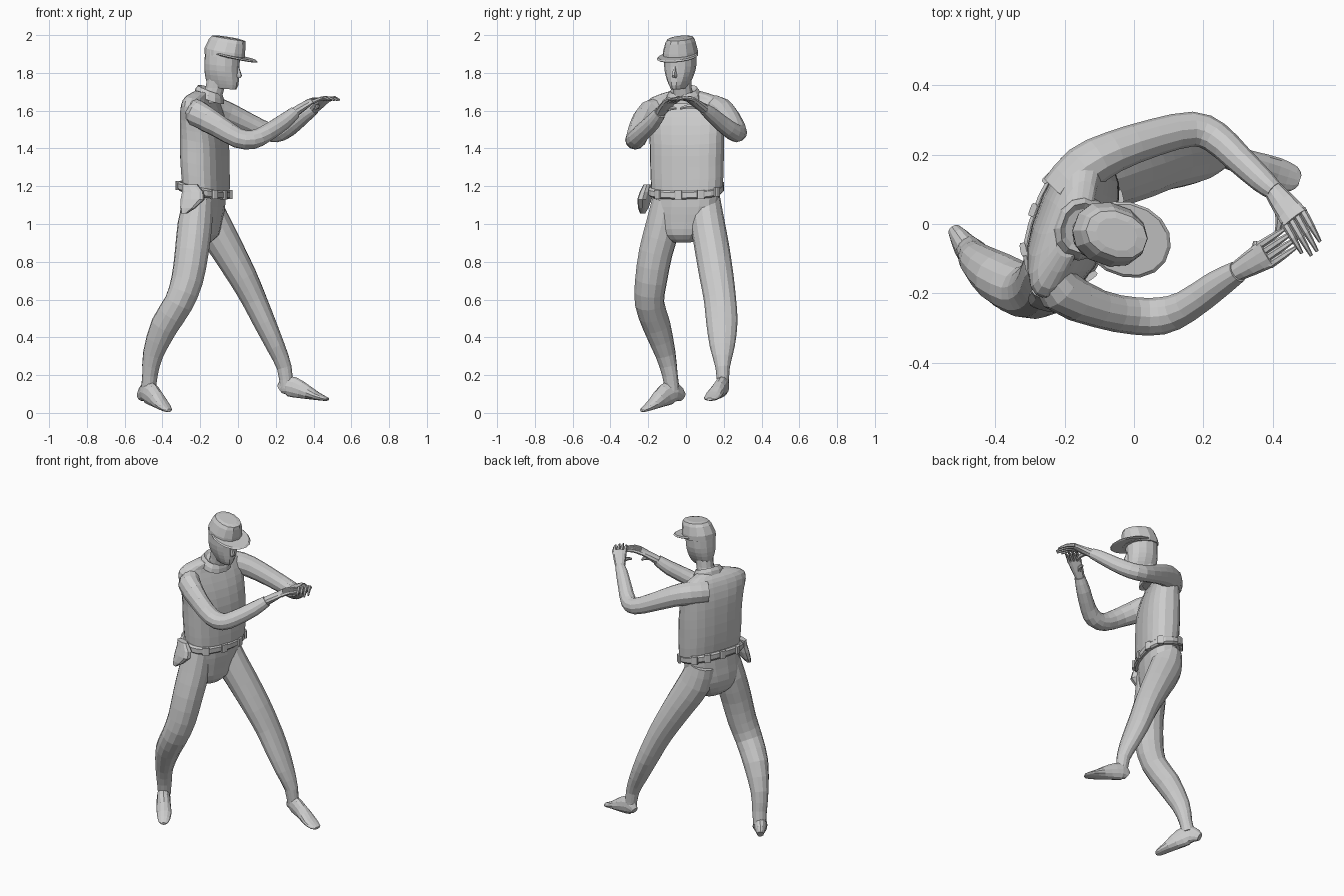
import bpy, bmesh, math
from mathutils import Vector

Z = Vector((0, 0, 1))


def smooth_rows(rows, sub):
    """Catmull-Rom interpolation of parameter rows."""
    out = []
    for i in range(len(rows) - 1):
        a, b, c, d = (rows[max(0, min(len(rows) - 1, i + k))] for k in (-1, 0, 1, 2))
        for s in range(sub):
            t = s / sub
            out.append([0.5 * (2*q + (r - p)*t + (2*p - 5*q + 4*r - s4)*t*t
                               + (3*q - p - 3*r + s4)*t**3)
                        for p, q, r, s4 in zip(a, b, c, d)])
    return out + [list(rows[-1])]


def skin(name, rings):
    bm = bmesh.new()
    vs = [[bm.verts.new(p) for p in r] for r in rings]
    n = len(vs[0])
    for a, b in zip(vs, vs[1:]):
        for i in range(n):
            bm.faces.new((a[i], a[(i+1) % n], b[(i+1) % n], b[i]))
    bm.faces.new(vs[0][::-1])
    bm.faces.new(vs[-1])
    bmesh.ops.recalc_face_normals(bm, faces=bm.faces)
    me = bpy.data.meshes.new(name)
    bm.to_mesh(me)
    bm.free()
    ob = bpy.data.objects.new(name, me)
    bpy.context.collection.objects.link(ob)
    return ob


def stack(name, rows, n=16, e=2.0, yaw=0.0, slope=0.0, sub=2):
    """Loft level rings; row = x, y, z, depth radius, width radius."""
    cy, sy = math.cos(yaw), math.sin(yaw)
    rings = []
    for x, y, z, rx, ry in smooth_rows(rows, sub):
        ring = []
        for i in range(n):
            a = 2 * math.pi * (i + 0.5) / n
            u = rx * math.copysign(abs(math.cos(a)) ** (2/e), math.cos(a))
            v = ry * math.copysign(abs(math.sin(a)) ** (2/e), math.sin(a))
            ring.append((x + u*cy - v*sy, y + u*sy + v*cy, z + slope*u))
        rings.append(ring)
    return skin(name, rings)


def tube(name, rows, n=12, ref=Z, sub=2):
    """Sweep ellipses along a path; row = x, y, z, side radius, up radius."""
    rows = smooth_rows(rows, sub)
    pts = [Vector(r[:3]) for r in rows]
    rings = []
    for i, (p, r) in enumerate(zip(pts, rows)):
        t = (pts[min(i+1, len(pts)-1)] - pts[max(i-1, 0)]).normalized()
        side = t.cross(ref).normalized()
        up = side.cross(t)
        rings.append([p + side*r[3]*math.cos(2*math.pi*k/n) + up*r[4]*math.sin(2*math.pi*k/n)
                      for k in range(n)])
    return skin(name, rings)


def hand(tag, wrist, knuckle, tip, thumb):
    w, k, t, th = map(Vector, (wrist, knuckle, tip, thumb))
    mid = w.lerp(k, 0.45)
    tube(tag + "_palm", [(*w, .028, .026), (*mid, .036, .022), (*k, .043, .014)], 10)
    side = (k - w).cross(Z).normalized()
    for i in range(4):
        o = i - 1.5
        length = (0.85, 1.0, 1.0, 0.8)[i]
        a = k + side * o * .021 - (k - w) * .1
        b = k + (t - k) * length + side * o * .021
        m = a.lerp(b, .5) + Z * .01
        tube(f"{tag}_finger_{i+1}", [(*a, .012, .012), (*m, .010, .010), (*b, .005, .005)], 6)
    s = w.lerp(k, .25)
    m = s.lerp(th, .55) + (k - w) * .12
    tube(tag + "_thumb", [(*s, .016, .016), (*m, .012, .012), (*th, .006, .006)], 6)


# Torso and pelvis, twisted towards the figure's right
twist = math.radians(-20)
stack("shirt_torso", [(-.17, 0, 1.16, .096, .18), (-.17, .005, 1.2, .106, .195),
      (-.175, .005, 1.32, .11, .2), (-.177, .005, 1.44, .108, .203),
      (-.185, 0, 1.54, .096, .21), (-.192, -.004, 1.62, .073, .222),
      (-.19, -.005, 1.668, .052, .192), (-.172, -.01, 1.70, .04, .09)],
      20, 2.5, twist, -.2)
stack("trouser_seat", [(-.18, 0, 1.17, .098, .18), (-.185, -.003, 1.1, .1, .18),
      (-.195, -.01, 1.02, .098, .16), (-.192, -.015, .95, .082, .12),
      (-.185, -.015, .905, .035, .055)], 16, 2.3, twist, -.1)

# Belt, loops and holster
belt = [(-.18, 0, 1.156, .11, .192), (-.18, 0, 1.166, .119, .203),
        (-.18, 0, 1.194, .119, .203), (-.18, 0, 1.204, .11, .192)]
stack("belt", belt, 24, 2.5, twist, -.23, sub=1)
for i, deg in enumerate((0, 32, -32, 70, 125, 155, 180, 210)):
    a = math.radians(deg)
    c, s = math.cos(a), math.sin(a)
    u = .119 * math.copysign(abs(c) ** .8, c)
    v = .203 * math.copysign(abs(s) ** .8, s)
    x = -.18 + u*math.cos(twist) - v*math.sin(twist)
    y = u*math.sin(twist) + v*math.cos(twist)
    z = 1.18 - .23 * u
    stack(f"belt_pouch_{i+1}", [(x, y, z - .024, .009, .02),
          (x, y, z + .024, .009, .02)], 8, 4, yaw=a + twist, sub=1)
stack("holster", [(-.285, -.23, 1.055, .015, .012), (-.265, -.226, 1.085, .042, .022),
      (-.24, -.22, 1.13, .066, .028), (-.238, -.21, 1.17, .06, .026),
      (-.255, -.2, 1.21, .042, .018)], 10, 2.8, twist, sub=1)

# Neck, collar and head, turned slightly to the figure's right
yaw = math.radians(-20)
stack("neck", [(-.15, -.01, 1.64, .058, .06), (-.122, -.02, 1.72, .052, .052),
      (-.11, -.025, 1.79, .055, .055)], 12)
stack("collar", [(-.152, -.012, 1.665, .076, .094), (-.15, -.012, 1.69, .072, .088),
      (-.147, -.012, 1.712, .062, .072), (-.147, -.012, 1.70, .05, .055)],
      12, 2.3, yaw, -.4, sub=1)
stack("head", [(-.08, -.038, 1.718, .072, .035), (-.082, -.035, 1.742, .086, .05),
      (-.085, -.032, 1.785, .092, .07), (-.085, -.03, 1.84, .093, .083),
      (-.08, -.03, 1.92, .094, .082)], 14, 2.2, yaw, slope=-.1)
stack("nose", [(-.002, -.06, 1.772, .016, .012), (.0, -.06, 1.785, .023, .014),
      (-.01, -.058, 1.835, .016, .009)], 6, 2, yaw, sub=1)

# Cap
stack("cap_crown", [(-.072, -.03, 1.885, .107, .09), (-.07, -.03, 1.915, .108, .09),
      (-.057, -.03, 1.965, .098, .076), (-.05, -.03, 1.983, .09, .064),
      (-.05, -.03, 1.988, .06, .045)], 12, 2.2, yaw, slope=-.16, sub=1)
stack("cap_brim", [(-.02, -.045, 1.880, .118, .10), (-.02, -.045, 1.885, .128, .107),
      (-.02, -.045, 1.892, .118, .10)], 16, 2.1, yaw, slope=-.22, sub=1)

# Arms reaching forward
tube("right_sleeve", [(-.25, -.11, 1.605, .05, .065), (-.215, -.19, 1.585, .066, .072),
     (-.1, -.245, 1.515, .055, .06), (0, -.265, 1.455, .054, .053),
     (.08, -.265, 1.447, .054, .05), (.15, -.238, 1.48, .047, .047),
     (.24, -.175, 1.54, .042, .043), (.3, -.137, 1.59, .032, .033)])
tube("left_sleeve", [(-.215, .09, 1.61, .06, .065), (-.145, .16, 1.61, .068, .07),
     (-.06, .208, 1.585, .06, .064), (.06, .25, 1.53, .054, .055),
     (.17, .274, 1.484, .05, .049), (.235, .25, 1.488, .047, .047),
     (.3, .19, 1.532, .042, .044), (.37, .125, 1.588, .036, .037),
     (.405, .095, 1.61, .028, .03)])
hand("right_hand", (.295, -.138, 1.588), (.385, -.085, 1.65), (.47, -.028, 1.66),
     (.35, -.05, 1.61))
hand("left_hand", (.40, .1, 1.607), (.465, .015, 1.665), (.52, -.085, 1.655),
     (.41, -.03, 1.61))

# Legs in a wide stride
toe_out = Vector((.7, -.7, 0))
tube("right_trouser_leg", [(-.21, -.1, 1.13, .08, .078), (-.228, -.12, 1.0, .092, .092),
     (-.245, -.16, .85, .09, .09), (-.27, -.185, .7, .085, .085),
     (-.315, -.193, .58, .08, .076), (-.39, -.155, .46, .074, .074),
     (-.45, -.108, .31, .053, .055), (-.466, -.085, .2, .044, .039),
     (-.475, -.072, .12, .038, .04)], 14, toe_out)
tube("left_trouser_leg", [(-.18, .1, 1.14, .08, .08), (-.145, .112, 1.02, .09, .098),
     (-.06, .138, .87, .092, .089), (.025, .162, .72, .09, .077),
     (.085, .18, .6, .085, .067), (.14, .19, .48, .083, .06),
     (.2, .192, .35, .066, .05), (.245, .194, .24, .038, .04),
     (.258, .196, .13, .03, .036)], 14, Vector((1, 0, 0)))

# Feet
tube("right_foot", [(-.518, -.018, .085, .02, .025), (-.488, -.06, .11, .036, .056),
     (-.455, -.11, .095, .04, .06), (-.405, -.175, .046, .043, .03),
     (-.375, -.222, .018, .03, .014), (-.366, -.236, .013, .012, .008)])
tube("left_foot", [(.222, .207, .125, .02, .025), (.262, .196, .143, .034, .055),
     (.335, .174, .122, .038, .046), (.41, .146, .092, .046, .024),
     (.462, .13, .075, .036, .012), (.478, .125, .073, .016, .007)])
